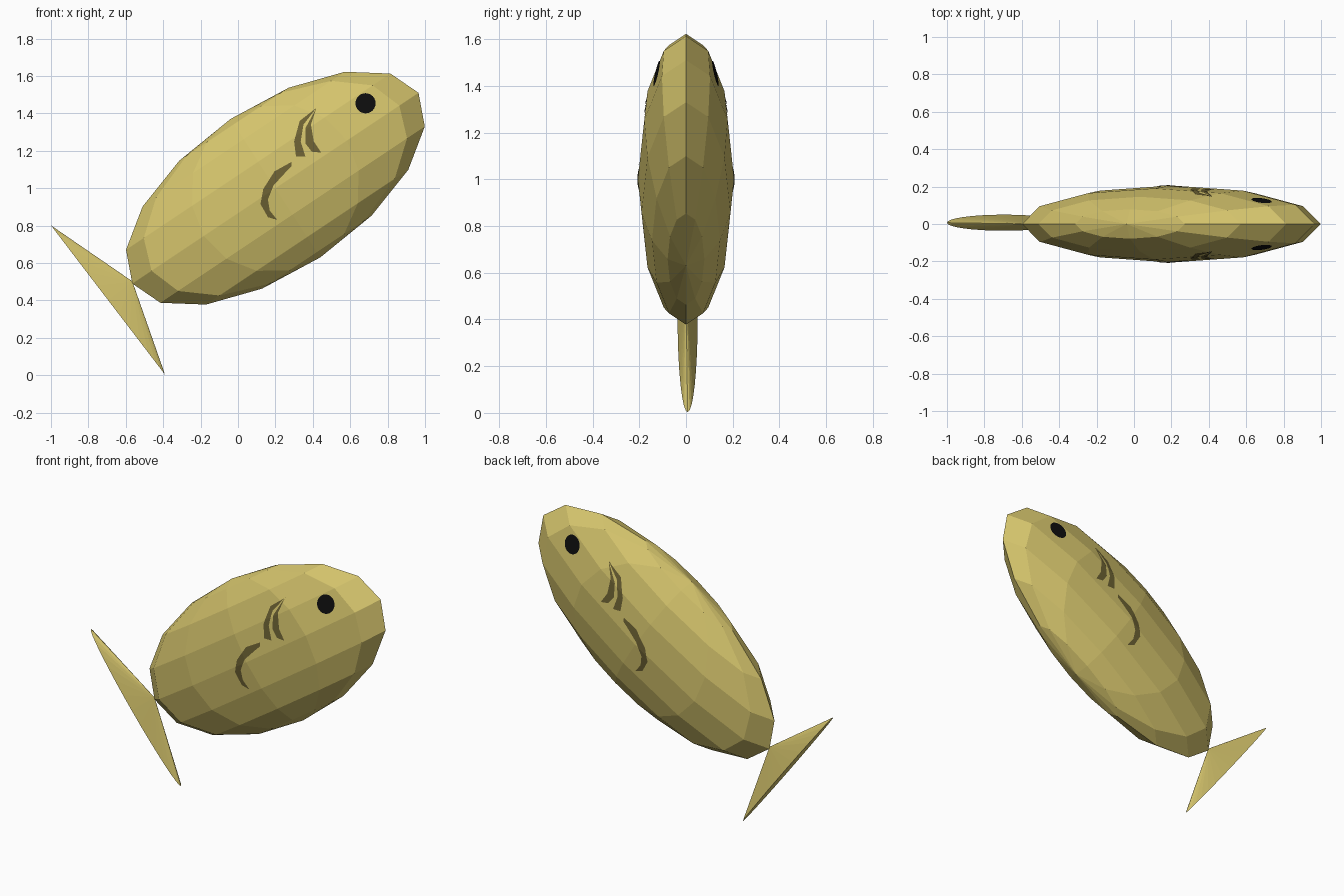
import bpy, bmesh, math
from mathutils import Matrix, Vector

cube = bpy.data.objects.get("Cube")
if cube:
    bpy.data.objects.remove(cube, do_unlink=True)


def material(name, rgb):
    m = bpy.data.materials.new(name)
    m.use_nodes = True
    m.diffuse_color = (*rgb, 1)
    bsdf = m.node_tree.nodes["Principled BSDF"]
    bsdf.inputs["Base Color"].default_value = (*rgb, 1)
    bsdf.inputs["Roughness"].default_value = 0.8
    return m


GOLD = material("golden_scale", (0.66, 0.55, 0.15))
OLIVE = material("dark_olive", (0.15, 0.12, 0.033))
BLACK = material("black", (0.004, 0.004, 0.004))


def add_object(name, bm, mat=None):
    bmesh.ops.recalc_face_normals(bm, faces=bm.faces[:])
    mesh = bpy.data.meshes.new(name)
    bm.to_mesh(mesh)
    bm.free()
    obj = bpy.data.objects.new(name, mesh)
    bpy.context.collection.objects.link(obj)
    if mat:
        mesh.materials.append(mat)
    return obj


def frame(origin, x_axis, y_axis, z_axis):
    """Matrix that maps a unit primitive onto the given centre and half axes."""
    m = Matrix((x_axis, y_axis, z_axis)).transposed().to_4x4()
    return Matrix.Translation(origin) @ m


# Body: flattened, tilted low-poly ellipsoid
def body_mesh(scale=1.0):
    bm = bmesh.new()
    bmesh.ops.create_uvsphere(bm, u_segments=12, v_segments=8, radius=scale)
    bm.transform(frame((0.2, 0, 1), (0.765, 0, 0.51), (0, 0.206, 0), (-0.24, 0, 0.37)))
    return bm


add_object("body", body_mesh(), GOLD)

# Tail fin: thin elliptical cone with its tip at the body
bm = bmesh.new()
bmesh.ops.create_cone(bm, cap_ends=True, segments=32, radius1=1, radius2=0, depth=1)
bm.transform(Matrix.Translation((0, 0, 0.5)))
bm.transform(frame((-0.695, 0.007, 0.402), (0.305, 0, -0.399), (0, 0.043, 0), (0.13, -0.007, 0.1)))
add_object("tail_fin", bm, GOLD)

# Skin used to shape the painted details to the body
skin = add_object("skin_helper", body_mesh(1.015))


def skin_mark(name, outline, mat):
    """Cut an x-z outline out of the skin, giving thin plates on both sides."""
    bm = bmesh.new()
    face = bm.faces.new([bm.verts.new((x, -0.5, z)) for x, z in outline])
    side = bmesh.ops.extrude_face_region(bm, geom=[face])["geom"]
    verts = [v for v in side if isinstance(v, bmesh.types.BMVert)]
    bmesh.ops.translate(bm, verts=verts, vec=(0, 1, 0))
    obj = add_object(name, bm)
    mod = obj.modifiers.new("cut", "BOOLEAN")
    mod.operation, mod.solver, mod.object = "INTERSECT", "EXACT", skin
    bpy.context.view_layer.objects.active = obj
    bpy.ops.object.modifier_apply(modifier=mod.name)
    # Drop the walls that run through the body
    bm = bmesh.new()
    bm.from_mesh(obj.data)
    walls = [f for f in bm.faces if abs(f.normal.y) < 0.05]
    bmesh.ops.delete(bm, geom=walls, context="FACES")
    for f in bm.faces:
        f.material_index = 0
    bm.to_mesh(obj.data)
    bm.free()
    obj.data.materials.clear()
    obj.data.materials.append(mat)


# Eyes
angles = [math.tau * i / 24 for i in range(24)]
skin_mark("eyes", [(0.682 + 0.054 * math.cos(a), 1.454 + 0.054 * math.sin(a)) for a in angles], BLACK)

# Gill crescents and side fin line
skin_mark("rear_gill", [(0.42, 1.43), (0.33, 1.36), (0.30, 1.25), (0.31, 1.17),
                        (0.36, 1.17), (0.335, 1.25), (0.35, 1.34)], OLIVE)
skin_mark("front_gill", [(0.42, 1.43), (0.36, 1.32), (0.36, 1.24), (0.395, 1.195),
                         (0.445, 1.19), (0.405, 1.25), (0.39, 1.34)], OLIVE)
skin_mark("side_fin", [(0.285, 1.14), (0.195, 1.09), (0.135, 0.995), (0.12, 0.915),
                       (0.16, 0.845), (0.21, 0.83), (0.17, 0.88), (0.16, 0.94),
                       (0.19, 1.015), (0.25, 1.08), (0.285, 1.115)], OLIVE)

bpy.data.objects.remove(skin, do_unlink=True)
